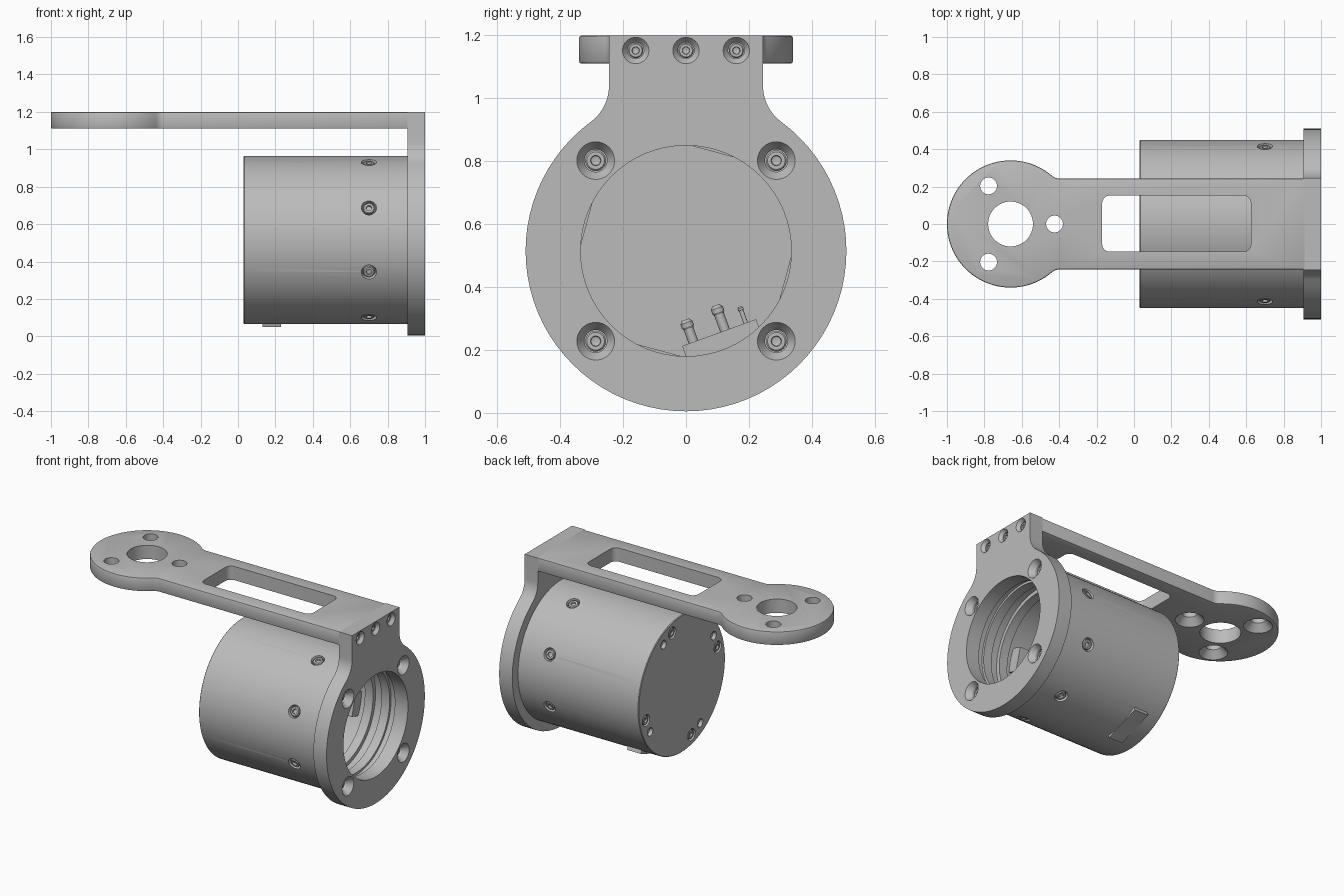
import bpy, bmesh
from math import pi, sin, cos, sqrt, atan2, radians
from mathutils import Vector, Matrix

if "Cube" in bpy.data.objects:
    bpy.data.objects.remove(bpy.data.objects["Cube"])

grey = bpy.data.materials.new("machined_grey")
grey.use_nodes = True
COLOUR = (0.5, 0.5, 0.5, 1)
grey.diffuse_color = COLOUR
grey.node_tree.nodes["Principled BSDF"].inputs["Base Color"].default_value = COLOUR

X, Z = Vector((1, 0, 0)), Vector((0, 0, 1))
CZ = 0.515          # height of the barrel axis
BARREL_R = 0.45


def finish(name, bm, matrix=None):
    """Turn a bmesh into a named, coloured object."""
    if matrix:
        bm.transform(matrix)
    bmesh.ops.recalc_face_normals(bm, faces=bm.faces)
    mesh = bpy.data.meshes.new(name)
    bm.to_mesh(mesh)
    bm.free()
    mesh.materials.append(grey)
    ob = bpy.data.objects.new(name, mesh)
    bpy.context.scene.collection.objects.link(ob)
    return ob


def lathe(name, profile, origin=(0, 0, 0), axis=Z, n=32):
    """Revolve (radius, height) points that start and end on the axis."""
    bm = bmesh.new()
    rings = []
    for r, h in profile:
        if r == 0:
            rings.append([bm.verts.new((0, 0, h))] * n)
        else:
            rings.append([bm.verts.new((r * cos(2 * pi * i / n), r * sin(2 * pi * i / n), h))
                          for i in range(n)])
    for a, b in zip(rings, rings[1:]):
        for i in range(n):
            j = (i + 1) % n
            corners = list(dict.fromkeys((a[i], a[j], b[j], b[i])))
            bm.faces.new(corners)
    turn = Vector(axis).to_track_quat('Z', 'Y').to_matrix().to_4x4()
    return finish(name, bm, Matrix.Translation(origin) @ turn)


def prism(name, outline, low, high, upright=False):
    """Extrude an outline along z, or along x when upright."""
    bm = bmesh.new()
    base = bm.faces.new([bm.verts.new((u, v, low)) for u, v in outline])
    new = bmesh.ops.extrude_face_region(bm, geom=[base])["geom"]
    bmesh.ops.translate(bm, vec=(0, 0, high - low),
                        verts=[g for g in new if isinstance(g, bmesh.types.BMVert)])
    swap = Matrix(((0, 0, 1, 0), (0, 1, 0, 0), (1, 0, 0, 0), (0, 0, 0, 1)))
    return finish(name, bm, swap if upright else None)


def box(name, size, centre, frame=None):
    bm = bmesh.new()
    bmesh.ops.create_cube(bm, size=1)
    bm.transform(Matrix.Translation(centre) @ Matrix.Diagonal((*size, 1)))
    return finish(name, bm, frame)


def arc(cx, cy, r, start, end, n):
    return [(cx + r * cos(start + (end - start) * i / n),
             cy + r * sin(start + (end - start) * i / n)) for i in range(n + 1)]


def keyhole(r, w, f, length, shift=0):
    """Disc with a filleted straight neck running along +u."""
    dx = sqrt((r + f) ** 2 - (w + f) ** 2)
    phi = atan2(w + f, dx)
    side = [(length, w)] + arc(dx, w + f, f, 1.5 * pi, pi + phi, 10)
    disc = arc(0, 0, r, phi, 2 * pi - phi, 64)[1:-1]
    other = [(u, -v) for u, v in reversed(side)]
    return [(u + shift, v) for u, v in side + disc + other]


def rounded_rect(x0, x1, y0, y1, r):
    return [p for k, (cx, cy) in enumerate(((x1 - r, y1 - r), (x0 + r, y1 - r),
                                            (x0 + r, y0 + r), (x1 - r, y0 + r)))
            for p in arc(cx, cy, r, k * pi / 2, (k + 1) * pi / 2, 6)]


def bake(ob, cutters=()):
    """Apply existing modifiers plus boolean cuts, then drop the cutters."""
    for c in cutters:
        c.hide_render = True
        m = ob.modifiers.new("cut", 'BOOLEAN')
        m.operation, m.solver, m.object = 'DIFFERENCE', 'EXACT', c
    bpy.context.view_layer.update()
    mesh = bpy.data.meshes.new_from_object(ob.evaluated_get(bpy.context.evaluated_depsgraph_get()))
    ob.modifiers.clear()
    ob.data = mesh
    for c in cutters:
        bpy.data.objects.remove(c)


def sink(origin, axis, wide, narrow, cone, depth):
    """Countersunk hole cutter; axis points out of the surface."""
    return lathe("cutter", [(0, 0.02), (wide, 0.02), (wide, 0), (narrow, -cone),
                            (narrow, -depth), (0, -depth)], origin, axis)


def screw(name, origin, axis, r, length=0.03):
    """Cap screw with a socket, its head top at origin."""
    lathe(name, [(0, -0.5 * r), (0.45 * r, -0.35 * r), (0.5 * r, 0), (0.85 * r, 0),
                 (r, -0.15 * r), (r, -length), (0, -length)], origin, axis, 24)


def around(angle, r, x):
    """Point and outward direction around the barrel axis."""
    d = Vector((0, cos(angle), sin(angle)))
    return Vector((x, 0, CZ)) + d * r, d


# Arm: round end, slotted neck, holes countersunk from below
arm = prism("arm", keyhole(0.34, 0.243, 0.06, 1.58, -0.66), 1.11, 1.2)
bev = arm.modifiers.new("edge", 'BEVEL')
bev.width, bev.segments, bev.limit_method, bev.angle_limit = 0.008, 2, 'ANGLE', radians(50)
cuts = [prism("cutter", rounded_rect(-0.17, 0.625, -0.148, 0.152, 0.04), 1.0, 1.3),
        lathe("cutter", [(0, 1), (0.12, 1), (0.12, 1.3), (0, 1.3)], (-0.66, 0, 0), Z, 48)]
for k in range(3):
    a = k * 2 * pi / 3
    cuts.append(sink((-0.66 + 0.235 * cos(a), 0.235 * sin(a), 1.11), -Z, 0.085, 0.045, 0.045, 0.2))
bake(arm, cuts)

# Flange: upright ring with a neck joining the arm
flange = prism("flange", keyhole(0.51, 0.245, 0.142, 1.2 - CZ, CZ), 0.905, 1.0, True)
cuts = [lathe("cutter", [(0, 0.8), (0.335, 0.8), (0.335, 1.1), (0, 1.1)], (0, 0, CZ), X, 64)]
for k in range(4):
    p, d = around(pi / 4 + k * pi / 2, 0.406, 1.0)
    cuts.append(sink(p, X, 0.06, 0.036, 0.035, 0.2))
    screw("flange_screw", p - X * 0.045, X, 0.033, 0.06)
for y in (-0.16, 0, 0.16):
    p = Vector((1, y, 1.152))
    cuts.append(sink(p, X, 0.042, 0.026, 0.02, 0.06))
    screw("arm_screw", p - X * 0.02, X, 0.024, 0.045)
bake(flange, cuts)

# Barrel: hollow cup with stepped bore and closed back
barrel = lathe("barrel", [(0, 0.03), (0.446, 0.03), (BARREL_R, 0.034), (BARREL_R, 0.905),
                          (0.36, 0.905), (0.36, 0.86), (0.345, 0.86), (0.345, 0.8),
                          (0.37, 0.8), (0.37, 0.74), (0.345, 0.74), (0.345, 0.68),
                          (0.4, 0.68), (0.4, 0.06), (0, 0.06)], (0, 0, CZ), X, 96)
cuts = []
for k in range(8):
    p, d = around(pi / 8 + k * pi / 4, BARREL_R, 0.7)
    cuts.append(sink(p, d, 0.041, 0.036, 0.015, 0.025))
    screw("side_screw", p - d * 0.004, d, 0.031)
for k in range(4):
    p, d = around(radians(75 + 90 * k), 0.385, 0.03)
    cuts.append(sink(p, -X, 0.038, 0.034, 0.01, 0.02))
    screw("back_screw", p + X * 0.003, -X, 0.03)
    p, d = around(radians(60 + 90 * k), 0.38, 0.03)
    cuts.append(sink(p, -X, 0.028, 0.024, 0.006, 0.022))

# Switch frame axes: x along barrel, y around it, z outward
p, out = around(radians(-70), 0, 0)
tangent = out.cross(X)
frame = Matrix.Translation(p) @ Matrix((X, tangent, out)).transposed().to_4x4()
side = 1 if tangent.y > 0 else -1
cuts.append(box("cutter", (0.1, 0.25, 0.2), (0.18, side * 0.01, 0.42), frame))
bake(barrel, cuts)

# Switch block set through the barrel wall, with an outer pocket
block = box("switch_block", (0.1, 0.25, 0.173), (0.18, side * 0.01, 0.3665), frame)
bake(block, [box("cutter", (0.075, 0.22, 0.1), (0.18, side * 0.01, 0.46), frame)])
for t, r, top in ((-0.077, 0.02, 0.205), (0.03, 0.02, 0.195), (0.1, 0.009, 0.225)):
    base = frame @ Vector((0.18, side * t, 0.3))
    h = 0.3 - top
    lathe("switch_terminal", [(0, 0), (0.8 * r, 0), (0.8 * r, h - 1.5 * r), (r, h - 1.2 * r),
                              (r, h - 0.5 * r), (0.6 * r, h), (0, h)], base, -out, 16)
    lathe("switch_lever", [(0, 0), (1.2 * r, 0), (0.8 * r, 0.035), (0, 0.04)],
          frame @ Vector((0.18, side * t, 0.405)), out + tangent * 0.4, 16)
for t in (-0.05, 0.06):
    box("switch_rib", (0.075, 0.012, 0.03), (0.18, side * t, 0.42), frame)

# Inner bosses behind the back screws
for k in range(4):
    turn = Matrix.Translation((0, 0, CZ)) @ Matrix.Rotation(radians(75 + 90 * k), 4, 'X')
    box("inner_boss", (0.57, 0.08, 0.15), (0.335, 0.367, 0), turn)

# Smooth round faces, keep sharp edges
for ob in bpy.context.scene.objects:
    ob.select_set(ob.type == 'MESH')
bpy.context.view_layer.objects.active = barrel
bpy.ops.object.shade_smooth_by_angle(angle=radians(30))
